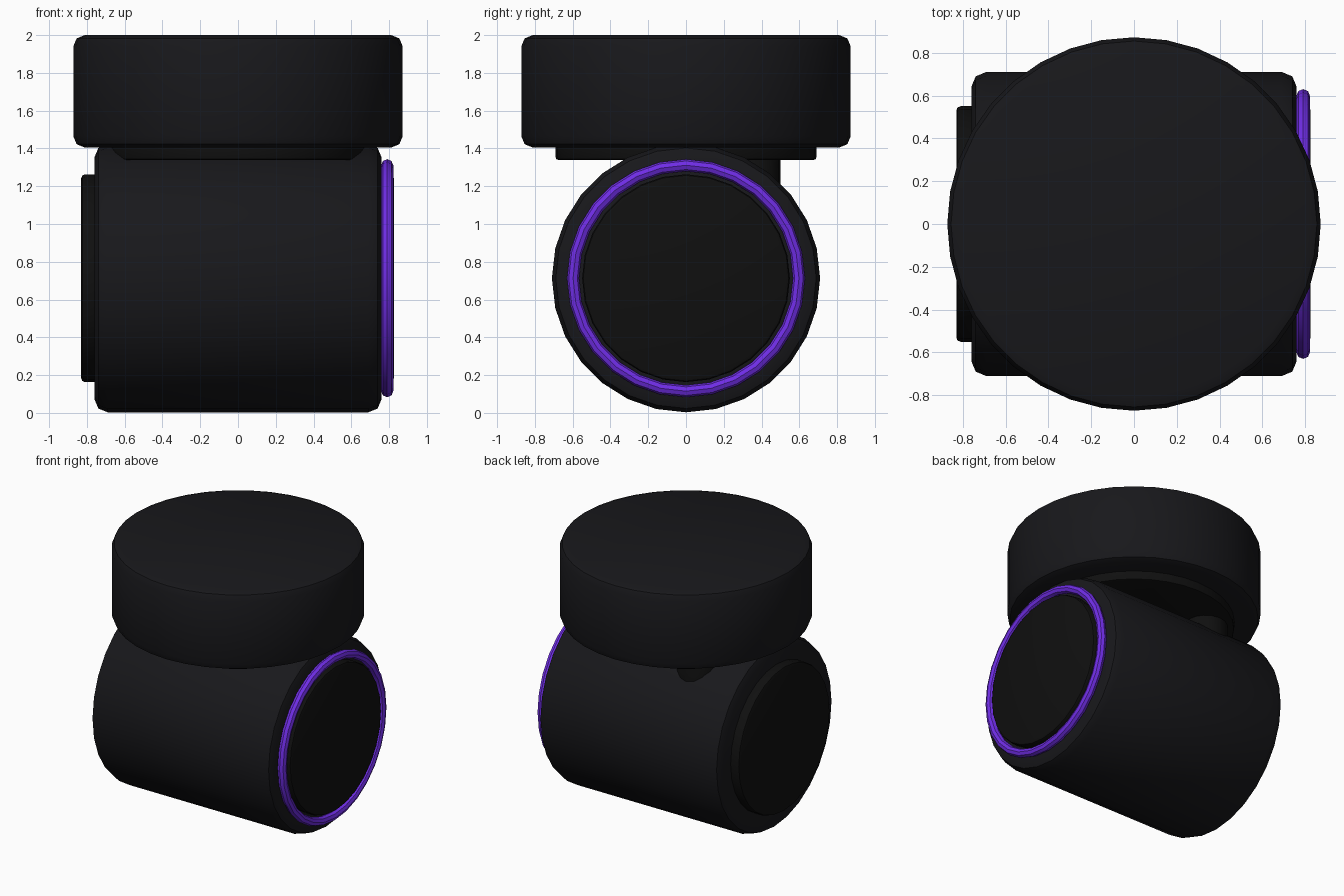
import bpy, math
from mathutils import Matrix

if "Cube" in bpy.data.objects:
    bpy.data.objects.remove(bpy.data.objects["Cube"])


def material(name, rgb):
    m = bpy.data.materials.new(name)
    m.diffuse_color = (*rgb, 1)
    m.use_nodes = True
    m.node_tree.nodes["Principled BSDF"].inputs["Base Color"].default_value = m.diffuse_color
    return m


BLACK = material("black_shell", (0.009, 0.009, 0.011))
DARK = material("dark_plate", (0.005, 0.005, 0.005))
PURPLE = material("purple_trim", (0.16, 0.026, 0.79))
TO_X = Matrix.Rotation(math.pi / 2, 4, 'Y')
AXIS_Z = 0.713


def finish(ob, mat):
    ob.data.materials.append(mat)
    bpy.ops.object.select_all(action='DESELECT')
    ob.select_set(True)
    bpy.context.view_layer.objects.active = ob
    bpy.ops.object.shade_smooth_by_angle(angle=math.radians(35))


def drum(name, radius, low, high, sides, bevel, mat, steps=2, matrix=Matrix()):
    """Closed round drum along local z with rounded rims."""
    profile = []
    for i in range(steps + 1):
        a = math.pi / 2 * i / steps
        profile.append((radius - bevel + bevel * math.sin(a),
                        low + bevel - bevel * math.cos(a)))
    profile += [(r, low + high - z) for r, z in reversed(profile)]
    verts = [(r * math.cos(2 * math.pi * k / sides),
              r * math.sin(2 * math.pi * k / sides), z)
             for r, z in profile for k in range(sides)]
    rows = len(profile)
    faces = [(j * sides + k, j * sides + (k + 1) % sides,
              (j + 1) * sides + (k + 1) % sides, (j + 1) * sides + k)
             for j in range(rows - 1) for k in range(sides)]
    faces.append(tuple(reversed(range(sides))))
    faces.append(tuple(range((rows - 1) * sides, rows * sides)))
    me = bpy.data.meshes.new(name)
    me.from_pydata(verts, [], faces)
    me.transform(matrix)
    ob = bpy.data.objects.new(name, me)
    bpy.context.collection.objects.link(ob)
    finish(ob, mat)
    return ob


lying = Matrix.Translation((0, 0, AXIS_Z)) @ TO_X

# Horizontal barrel and its end plates
drum("barrel_body", 0.71, -0.76, 0.76, 28, 0.07, BLACK, matrix=lying)
drum("left_end_plate", 0.55, -0.83, -0.7, 28, 0.02, DARK, matrix=lying)
drum("right_end_plate", 0.55, 0.7, 0.825, 28, 0.02, DARK, matrix=lying)

# Purple ring around the right plate
bpy.ops.mesh.primitive_torus_add(
    major_segments=28, minor_segments=8, major_radius=0.598, minor_radius=0.032,
    location=(0.79, 0, AXIS_Z), rotation=(0, math.pi / 2, 0))
ring = bpy.context.object
ring.name = "light_ring"
finish(ring, PURPLE)

# Mounting base on top, with its collar and offset post
drum("top_base", 0.872, 1.405, 2.0, 36, 0.06, BLACK)
drum("base_collar", 0.69, 1.34, 1.45, 36, 0.012, DARK)
drum("hinge_post", 0.15, 1.0, 1.4, 16, 0.01, DARK,
     matrix=Matrix.Translation((-0.35, 0.35, 0)))
